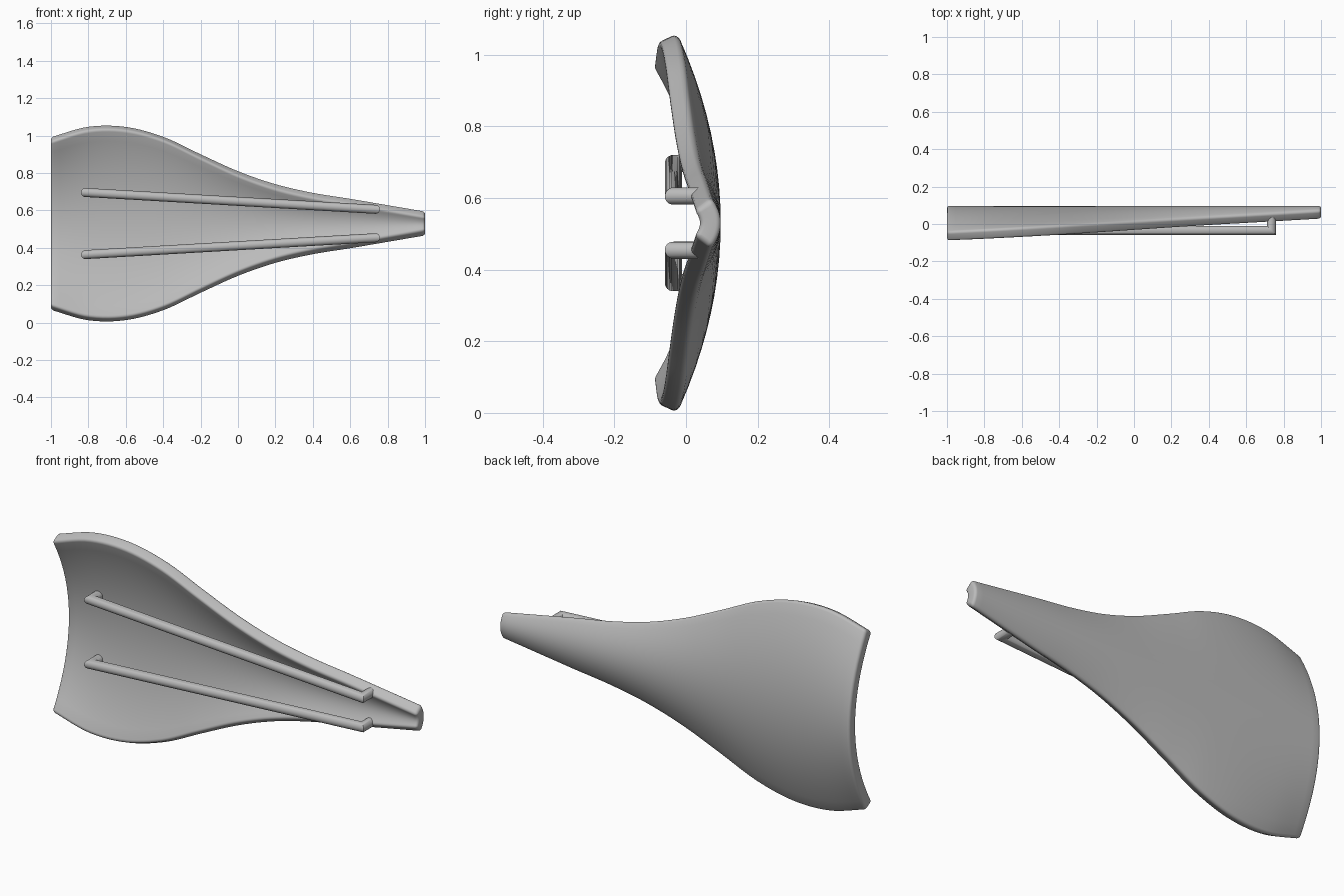
import bpy
import bmesh
from math import sin, cos, pi, radians, hypot, floor
from mathutils import Vector

cube = bpy.data.objects.get("Cube")
if cube:
    bpy.data.objects.remove(cube, do_unlink=True)

grey = bpy.data.materials.new("plain grey")
grey.use_nodes = True
grey.diffuse_color = (0.5, 0.5, 0.5, 1)
grey.node_tree.nodes["Principled BSDF"].inputs["Base Color"].default_value = (0.5, 0.5, 0.5, 1)

MID = 0.53       # height of the plane of symmetry
SPINE = 0.097    # depth of the back surface along the middle
THICK = 0.058
ROUND = 0.014
# Half widths of the blade, evenly spaced from the wide end to the tip
HALF = [0.467, 0.522, 0.521, 0.468, 0.375, 0.285, 0.216, 0.17, 0.138, 0.104, 0.07]


def finish(name, bm):
    bmesh.ops.recalc_face_normals(bm, faces=bm.faces)
    mesh = bpy.data.meshes.new(name)
    bm.to_mesh(mesh)
    bm.free()
    ob = bpy.data.objects.new(name, mesh)
    bpy.context.collection.objects.link(ob)
    mesh.materials.append(grey)
    bpy.ops.object.select_all(action='DESELECT')
    ob.select_set(True)
    bpy.context.view_layer.objects.active = ob
    bpy.ops.object.shade_smooth_by_angle(angle=radians(35))
    return ob


def bridge(bm, a, b):
    n = len(a)
    for i in range(n):
        bm.faces.new((a[i], a[(i + 1) % n], b[(i + 1) % n], b[i]))


def half_width(x):
    # Smooth curve through the half widths
    t = (x + 1) / 2 * (len(HALF) - 1)
    i = min(int(floor(t)), len(HALF) - 2)
    f = t - i
    p1, p2 = HALF[i], HALF[i + 1]
    p0 = HALF[i - 1] if i else 2 * p1 - p2
    p3 = HALF[i + 2] if i + 2 < len(HALF) else 2 * p2 - p1
    return p1 + f / 2 * (p2 - p0 + f * (2 * p0 - 5 * p1 + 4 * p2 - p3
                                        + f * (3 * (p1 - p2) + p3 - p0)))


def section(bm, x, inset):
    # Rounded strip bent into a shallow arc; first half is the back, second the front
    h = half_width(x)
    drop = SPINE - (0.0135 + 0.0565 * x)
    w, steps, arc = h - inset, 20, 4
    r = max(ROUND - inset, 0.002)
    outline = [(-w + r + 2 * (w - r) * i / steps, inset) for i in range(1, steps)]
    side = [(w - r + r * sin(k * pi / 2 / arc), inset + r - r * cos(k * pi / 2 / arc))
            for k in range(arc + 1)]
    back = [(-u, t) for u, t in reversed(side)] + outline + side
    front = [(u, THICK - t) for u, t in reversed(back)]
    ring = []
    for u, t in back + front:
        slope = 2 * drop * u / h ** 2
        size = hypot(1, slope)
        ring.append(bm.verts.new((x, SPINE - drop * (u / h) ** 2 - t / size,
                                  MID + u - t * slope / size)))
    return ring


def cap(bm, ring):
    n = len(ring)
    for i in range(n // 2 - 1):
        bm.faces.new((ring[i], ring[i + 1], ring[n - 2 - i], ring[n - 1 - i]))


# Curved blade with rounded ends
bm = bmesh.new()
turns = [k * pi / 8 for k in range(4)]
ends = [(1 - ROUND * (1 - cos(pi / 2 - a)), ROUND * (1 - sin(a)))
        for a in turns]
ends = [(1 - ROUND * (1 - cos(a)), ROUND * (1 - sin(a))) for a in [0] + turns[1:]]
body = 1 - ROUND
stations = [(-x, e) for x, e in ends]
stations += [(-body + 2 * body * i / 60, 0) for i in range(61)]
stations += list(reversed(ends))
rings = [section(bm, x, e) for x, e in stations]
for a, b in zip(rings, rings[1:]):
    bridge(bm, a, b)
cap(bm, rings[0])
cap(bm, rings[-1])
finish("curved_blade", bm)


# Pair of rails on the front, each with square elbows running into the blade
def rail(name, side, radius=0.024, sides=24):
    bm = bmesh.new()
    y, root = -0.035, 0.045
    a = Vector((-0.815, 0, MID + side * 0.166))
    b = Vector((0.735, 0, MID + side * 0.076))
    d = (b - a).normalized()
    out = Vector((0, -1, 0))
    across = d.cross(out)
    path = [(a, root, -d), (a, y, out - d), (b, y, out + d), (b, root, d)]
    rings = []
    for p, depth, mitre in path:
        centre = Vector((p.x, depth, p.z))
        rings.append([bm.verts.new(centre + radius * (cos(k * 2 * pi / sides) * across
                                                      + sin(k * 2 * pi / sides) * mitre))
                      for k in range(sides)])
    for p, q in zip(rings, rings[1:]):
        bridge(bm, p, q)
    bm.faces.new(rings[0])
    bm.faces.new(rings[-1])
    finish(name, bm)


rail("upper_rail", 1)
rail("lower_rail", -1)
